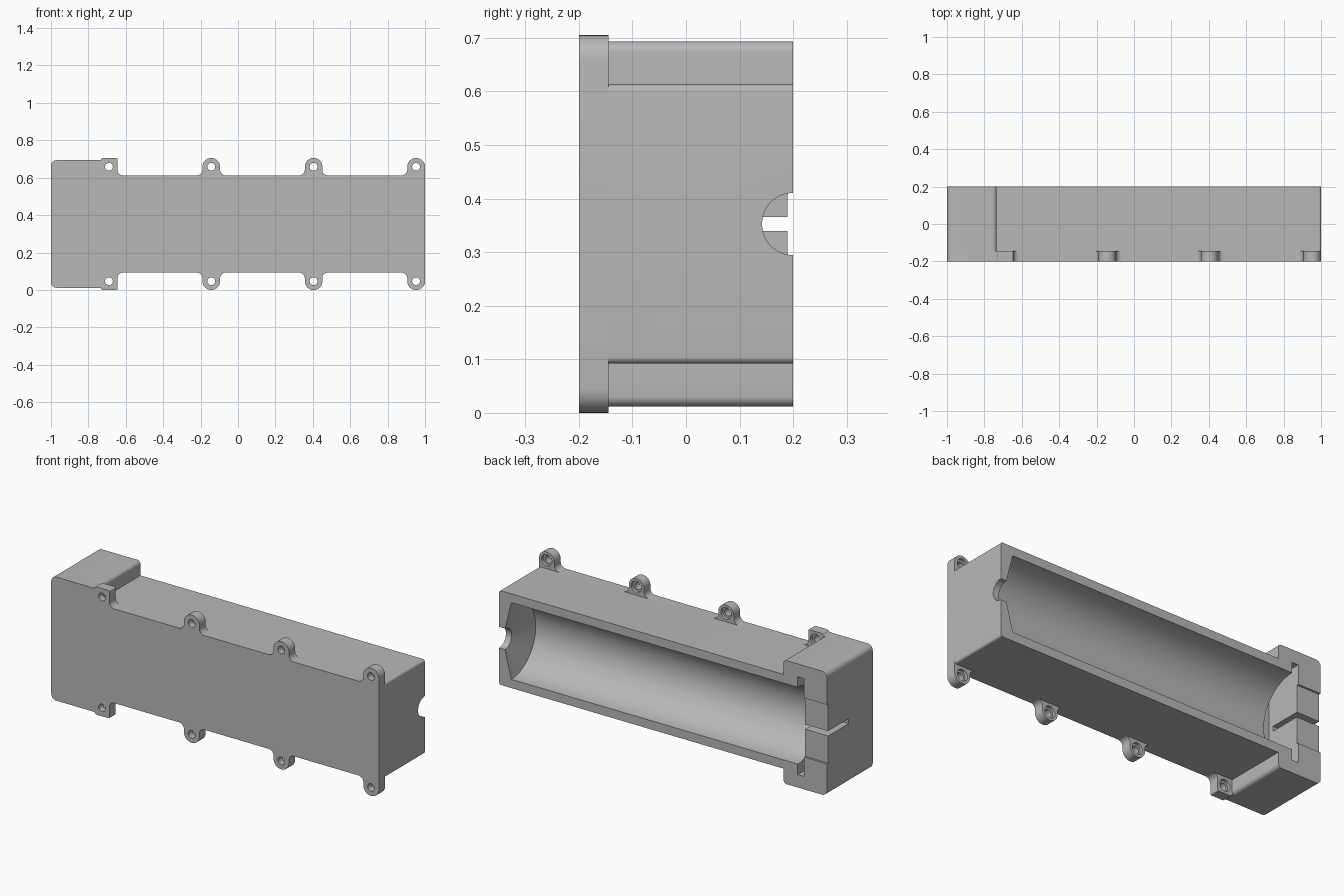
import bpy, bmesh
from math import sin, cos, pi, tan
from mathutils import Vector

if "Cube" in bpy.data.objects:
    bpy.data.objects.remove(bpy.data.objects["Cube"])

MID = 0.3525                      # height of the long axis
FRONT, STEP, BACK = -0.2, -0.145, 0.2

grey = bpy.data.materials.new("plain grey")
grey.use_nodes = True
grey.diffuse_color = (0.48, 0.48, 0.48, 1)
grey.node_tree.nodes["Principled BSDF"].inputs["Base Color"].default_value = (0.48, 0.48, 0.48, 1)


def loft(bm, rings):
    """Closed solid through rings of equal size."""
    loops = [[bm.verts.new(p) for p in ring] for ring in rings]
    n = len(loops[0])
    for a, b in zip(loops, loops[1:]):
        for i in range(n):
            j = (i + 1) % n
            bm.faces.new((a[i], a[j], b[j], b[i]))
    bm.faces.new(loops[0][::-1])
    bm.faces.new(loops[-1])


def finish(name, bm):
    bmesh.ops.recalc_face_normals(bm, faces=bm.faces[:])
    mesh = bpy.data.meshes.new(name)
    bm.to_mesh(mesh)
    bm.free()
    mesh.materials.append(grey)
    obj = bpy.data.objects.new(name, mesh)
    bpy.context.collection.objects.link(obj)
    return obj


def rounded(corners, steps=8):
    """Outline with each (x, z, radius) corner filleted."""
    out = []
    n = len(corners)
    for i, (x, z, r) in enumerate(corners):
        p = Vector((x, z))
        if r == 0:
            out.append(p)
            continue
        u = (Vector(corners[i - 1][:2]) - p).normalized()
        v = (Vector(corners[(i + 1) % n][:2]) - p).normalized()
        half = u.angle(v) / 2
        centre = p + (u + v).normalized() * (r / sin(half))
        a = p + u * (r / tan(half)) - centre
        b = p + v * (r / tan(half)) - centre
        sweep = a.angle_signed(b)
        for k in range(steps + 1):
            t = -sweep * k / steps
            out.append(centre + Vector((a.x * cos(t) - a.y * sin(t),
                                        a.x * sin(t) + a.y * cos(t))))
    return out


def prism(name, top_half, y0, y1):
    """Mirror the upper outline about the long axis and extrude it in y."""
    full = top_half + [(x, -h, r) for x, h, r in reversed(top_half)]
    outline = rounded(full)
    bm = bmesh.new()
    loft(bm, [[(p.x, y, MID + p.y) for p in outline] for y in (y0, y1)])
    return finish(name, bm)


def box(name, x0, x1, y0, y1, half):
    return prism(name, [(x0, half, 0), (x1, half, 0)], y0, y1)


def cut(obj, cutters):
    for c in cutters:
        c.hide_render = True
        mod = obj.modifiers.new("cut", 'BOOLEAN')
        mod.operation, mod.solver, mod.object = 'DIFFERENCE', 'EXACT', c
    graph = bpy.context.evaluated_depsgraph_get()
    mesh = bpy.data.meshes.new_from_object(obj.evaluated_get(graph))
    obj.modifiers.clear()
    obj.data = mesh
    for c in cutters:
        bpy.data.objects.remove(c)


# Main shell with the wider head block
head = [(-1, 0.341, 0.03), (-0.735, 0.341, 0.02)]
body = prism("holder_body", head + [(-0.735, 0.26, 0), (1, 0.26, 0.012)], STEP, BACK)

# Front plate with its rows of screw tabs
HALF = 0.047
tab_x = (-0.69, -0.143, 0.404, 0.952)
edge = [(-1, 0.341, 0.03), (-0.735, 0.341, 0.008), (-0.728, 0.3525, 0.006),
        (-0.645, 0.3525, 0.006), (-0.645, 0.26, 0.03)]
for x in tab_x[1:]:
    edge += [(x - HALF, 0.26, 0.03), (x - HALF, 0.3525, 0.046)]
    if x < 0.9:
        edge += [(x + HALF, 0.3525, 0.046), (x + HALF, 0.26, 0.03)]
edge.append((1, 0.3525, 0.046))
plate = prism("front_plate", edge, FRONT, STEP)

# Screw holes, counterbored from behind
bm = bmesh.new()
for x in tab_x:
    for side in (-1, 1):
        rings = []
        for y, r in ((-0.25, 0.021), (-0.162, 0.021), (-0.162, 0.032), (-0.1, 0.032)):
            rings.append([(x + r * cos(2 * pi * k / 24), y,
                           MID + side * 0.306 + r * sin(2 * pi * k / 24)) for k in range(24)])
        loft(bm, rings)
cut(plate, [finish("screw_holes", bm)])

# Round trough with a conical end and a cable outlet
bm = bmesh.new()
rings = []
for x, r in ((-0.84, 0.212), (0.926, 0.212), (0.965, 0.058), (1.1, 0.058)):
    rings.append([(x, BACK + r * cos(2 * pi * (k + 0.5) / 80),
                   MID + r * sin(2 * pi * (k + 0.5) / 80)) for k in range(80)])
loft(bm, rings)
trough = finish("trough_cutter", bm)

# Contact slot, recessed head centre and wire slit
cut(body, [trough,
           box("contact_slot", -0.86, -0.822, -0.02, 0.3, 0.27),
           box("head_recess", -1.1, -0.85, 0.189, 0.31, 0.163),
           box("wire_slit", -1.11, -0.845, 0.01, 0.32, 0.0135)])

# Smooth curves, keep crisp edges
bpy.ops.object.select_all(action='DESELECT')
for obj in (body, plate):
    obj.select_set(True)
bpy.context.view_layer.objects.active = body
bpy.ops.object.shade_smooth_by_angle(angle=pi / 6)
